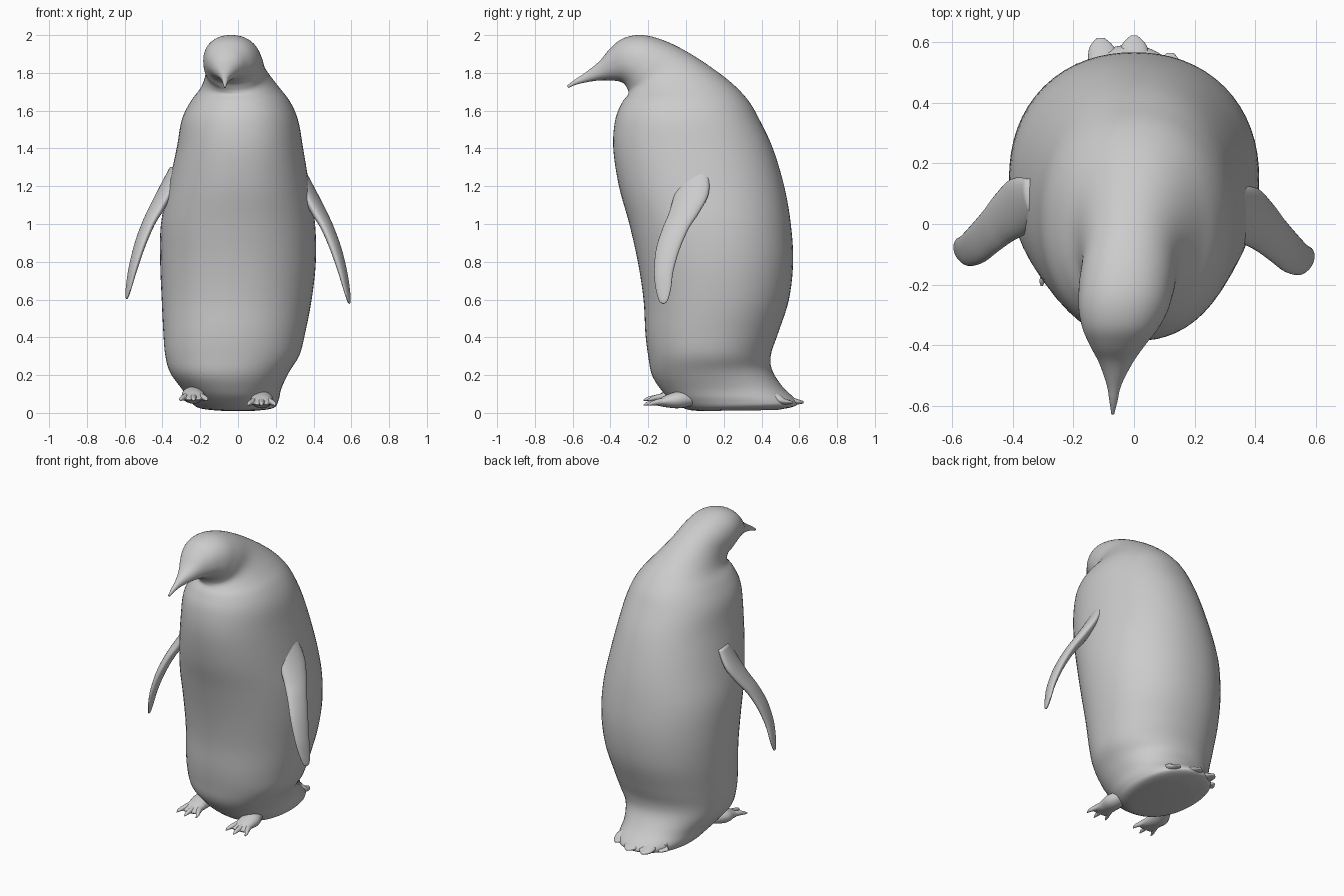
import bpy, bmesh
from math import cos, sin, pi
from mathutils import Vector


def spline(rows, steps):
    """Catmull-Rom interpolation between rows of numbers."""
    out = []
    n = len(rows)
    for i in range(n - 1):
        a, b, c, d = (rows[max(0, min(n - 1, i + k))] for k in (-1, 0, 1, 2))
        for s in range(steps):
            t = s / steps
            out.append([q + 0.5 * t * ((r - p) + t * (2*p - 5*q + 4*r - e + t * (3*(q - r) + e - p)))
                        for p, q, r, e in zip(a, b, c, d)])
    out.append(rows[-1])
    return out


def loft(name, rings, sides=32, steps=5, power=2.0):
    """Skin closed superellipse rings; each ring is centre, half axis u, half axis v."""
    rows = [[*c, *u, *v] for c, u, v in rings]
    bm = bmesh.new()
    loops = []
    for r in spline(rows, steps):
        c, u, v = Vector(r[:3]), Vector(r[3:6]), Vector(r[6:])
        loop = []
        for k in range(sides):
            a = 2 * pi * k / sides
            x, y = cos(a), sin(a)
            f = (abs(x)**power + abs(y)**power) ** (-1 / power)
            loop.append(bm.verts.new(c + u * x * f + v * y * f))
        loops.append(loop)
    for a, b in zip(loops, loops[1:]):
        for k in range(sides):
            j = (k + 1) % sides
            bm.faces.new((a[k], a[j], b[j], b[k]))
    bm.faces.new(loops[0][::-1])
    bm.faces.new(loops[-1])
    bmesh.ops.recalc_face_normals(bm, faces=bm.faces)
    for f in bm.faces:
        f.smooth = True
    me = bpy.data.meshes.new(name)
    bm.to_mesh(me)
    bm.free()
    ob = bpy.data.objects.new(name, me)
    bpy.context.collection.objects.link(ob)
    return ob


# Body, head and bill: front y, front z, back y, back z, half width, centre x
P = [
    (0.08, 0.01, 0.48, 0.015, 0.10, 0.00),
    (0.00, 0.02, 0.575, 0.035, 0.20, -0.01),
    (-0.08, 0.07, 0.585, 0.065, 0.235, -0.02),
    (-0.13, 0.12, 0.51, 0.14, 0.265, -0.035),
    (-0.18, 0.20, 0.455, 0.23, 0.315, -0.045),
    (-0.20, 0.30, 0.45, 0.31, 0.355, -0.03),
    (-0.215, 0.42, 0.487, 0.42, 0.375, -0.02),
    (-0.225, 0.60, 0.545, 0.60, 0.397, -0.007),
    (-0.255, 0.80, 0.567, 0.80, 0.412, 0.0),
    (-0.30, 1.00, 0.555, 1.00, 0.408, 0.0),
    (-0.355, 1.20, 0.52, 1.20, 0.373, 0.005),
    (-0.385, 1.40, 0.46, 1.40, 0.335, 0.01),
    (-0.375, 1.55, 0.39, 1.55, 0.308, 0.01),
    (-0.34, 1.64, 0.325, 1.66, 0.262, 0.012),
    (-0.31, 1.68, 0.22, 1.765, 0.205, 0.01),
    (-0.305, 1.70, 0.05, 1.885, 0.162, -0.01),
    (-0.312, 1.72, -0.10, 1.965, 0.157, -0.025),
    (-0.328, 1.742, -0.23, 2.0, 0.148, -0.035),
    (-0.355, 1.755, -0.335, 1.982, 0.125, -0.045),
    (-0.40, 1.76, -0.405, 1.925, 0.09, -0.055),
    (-0.46, 1.76, -0.46, 1.86, 0.055, -0.06),
    (-0.53, 1.75, -0.535, 1.80, 0.024, -0.066),
    (-0.59, 1.735, -0.585, 1.767, 0.013, -0.068),
    (-0.622, 1.72, -0.63, 1.732, 0.005, -0.07),
]
loft("body", [((xc, (yf + yb) / 2, (zf + zb) / 2), (w, 0, 0),
               (0, (yb - yf) / 2, (zb - zf) / 2)) for yf, zf, yb, zb, w, xc in P],
     sides=64, power=2.15)

# Flippers: centre x, y, z, half width, half thickness
F = [
    (0.33, 0.06, 1.27, 0.07, 0.025),
    (0.378, 0.04, 1.16, 0.09, 0.033),
    (0.43, 0.00, 1.06, 0.08, 0.033),
    (0.473, -0.043, 0.98, 0.07, 0.028),
    (0.517, -0.085, 0.87, 0.063, 0.025),
    (0.553, -0.108, 0.75, 0.051, 0.02),
    (0.574, -0.11, 0.66, 0.041, 0.014),
    (0.587, -0.11, 0.595, 0.023, 0.008),
    (0.59, -0.11, 0.578, 0.004, 0.002),
]
for side, s, dy, dz in (("right", 1, -0.01, 0.0), ("left", -1, 0.02, 0.025)):
    loft("flipper_" + side,
         [((s * x, y + dy, z + dz), (s * t, 0, t * 0.3), (s * w * 0.25, w, 0))
          for x, y, z, w, t in F], sides=24)

# Feet: ankle with webbed sole and three clawed toes
for side, x0, z0 in (("right", 0.125, 0.045), ("left", -0.235, 0.07)):
    loft("foot_" + side, [
        ((x0 * 0.85, 0.06, z0 + 0.03), (0.04, 0, 0), (0, 0, 0.03)),
        ((x0, -0.03, z0 + 0.025), (0.06, 0, 0), (0, 0, 0.045)),
        ((x0, -0.10, z0 + 0.018), (0.058, 0, 0), (0, 0, 0.034)),
        ((x0, -0.15, z0 + 0.008), (0.062, 0, 0), (0, 0, 0.015)),
        ((x0, -0.175, z0 + 0.003), (0.05, 0, 0), (0, 0, 0.006))], sides=20)
    for i in (-1, 0, 1):
        tip = -0.225 + 0.02 * abs(i)
        loft(f"toe_{side}_{i + 2}", [
            ((x0 + i * 0.03, -0.09, z0 + 0.02), (0.02, 0, 0), (0, 0, 0.02)),
            ((x0 + i * 0.05, -0.15, z0 + 0.012), (0.017, 0, 0), (0, 0, 0.016)),
            ((x0 + i * 0.066, tip + 0.02, z0 + 0.004), (0.011, 0, 0), (0, 0, 0.010)),
            ((x0 + i * 0.07, tip, z0 - 0.004), (0.003, 0, 0), (0, 0, 0.003))], sides=12)

# Tail feathers fanned along the trailing edge
for i, (x, y) in enumerate(((-0.18, 0.53), (-0.11, 0.615), (0.0, 0.622), (0.12, 0.565))):
    loft(f"tail_feather_{i + 1}", [
        ((x * 0.5, 0.36, 0.09), (0.06, 0, 0), (0, 0, 0.05)),
        ((x * 0.8, 0.48, 0.075), (0.06, 0, 0), (0, 0, 0.035)),
        ((x * 0.95, y - 0.04, 0.06), (0.045, 0, 0), (0, 0, 0.016)),
        ((x, y, 0.056), (0.012, 0, 0), (0, 0, 0.006))], sides=16)
